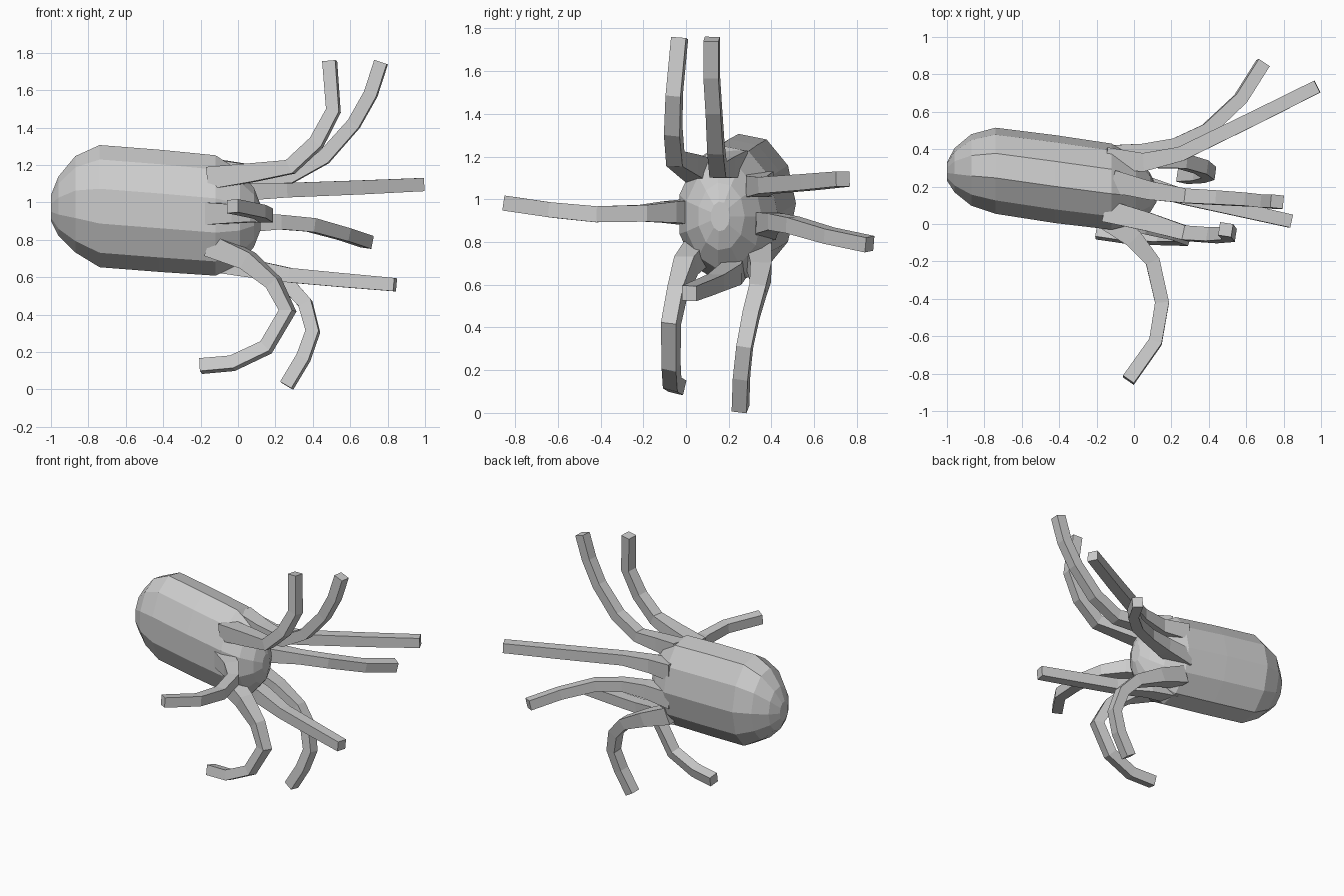
import bpy, bmesh, math
from mathutils import Vector


def loft(name, rings):
    """Skin a list of equal-sized point rings into a closed flat-shaded object."""
    bm = bmesh.new()
    loops = [[bm.verts.new(p) for p in ring] for ring in rings]
    n = len(loops[0])
    for a, b in zip(loops, loops[1:]):
        for i in range(n):
            j = (i + 1) % n
            bm.faces.new((a[i], a[j], b[j], b[i]))
    bm.faces.new(loops[0])
    bm.faces.new(loops[-1])
    bmesh.ops.recalc_face_normals(bm, faces=bm.faces)
    mesh = bpy.data.meshes.new(name)
    bm.to_mesh(mesh)
    bm.free()
    obj = bpy.data.objects.new(name, mesh)
    bpy.context.collection.objects.link(obj)
    return obj


def tentacle(name, path, radii):
    """Sweep a four-sided section along a path, carrying its frame smoothly."""
    pts = [Vector(p) for p in path]
    side = Vector((0, 0, 1)).cross(pts[1] - pts[0]).normalized()
    rings = []
    for i, p in enumerate(pts):
        before = (p - pts[i - 1]).normalized() if i else Vector()
        after = (pts[i + 1] - p).normalized() if i < len(pts) - 1 else Vector()
        t = (before + after).normalized()
        side = (side - t * side.dot(t)).normalized()
        up = t.cross(side)
        r = radii[min(i, len(radii) - 1)]
        ring = []
        for k in range(4):
            a = math.radians(45 + 90 * k)
            ring.append(p + (side * math.cos(a) + up * math.sin(a)) * r)
        rings.append(ring)
    return loft(name, rings)


# Capsule body: x, centre y, centre z, half width, half height
sections = [
    (-1.00, 0.28, 0.97, 0.05, 0.07),
    (-0.96, 0.285, 0.98, 0.12, 0.16),
    (-0.87, 0.285, 0.99, 0.195, 0.26),
    (-0.74, 0.28, 0.98, 0.235, 0.33),
    (-0.42, 0.235, 0.955, 0.24, 0.33),
    (-0.12, 0.195, 0.93, 0.235, 0.325),
    (0.01, 0.175, 0.92, 0.18, 0.25),
    (0.085, 0.165, 0.92, 0.11, 0.16),
    (0.12, 0.16, 0.92, 0.045, 0.07),
]
SIDES = 11
body = []
for x, y, z, w, h in sections:
    body.append([(x, y + w * math.cos(math.tau * k / SIDES),
                  z + h * math.sin(math.tau * k / SIDES)) for k in range(SIDES)])
loft("body", body)

# Eight tentacles, thick at the root
radii = [0.085, 0.07, 0.055, 0.053, 0.05]
paths = {
    "upper_front_tentacle": [(-0.15, 0.07, 1.13), (0.08, 0.01, 1.16), (0.28, -0.05, 1.19),
                             (0.42, -0.06, 1.32), (0.51, -0.055, 1.49), (0.49, -0.03, 1.755)],
    "upper_back_tentacle": [(-0.12, 0.23, 1.17), (0.08, 0.18, 1.15), (0.28, 0.15, 1.14),
                            (0.46, 0.14, 1.24), (0.62, 0.13, 1.42), (0.71, 0.12, 1.58),
                            (0.765, 0.12, 1.75)],
    "rear_high_tentacle": [(-0.15, 0.35, 1.07), (0.05, 0.33, 1.06), (0.25, 0.375, 1.065),
                           (0.65, 0.57, 1.08), (0.98, 0.735, 1.095)],
    "rear_low_tentacle": [(-0.15, 0.36, 0.87), (0.05, 0.38, 0.89), (0.22, 0.42, 0.895),
                          (0.39, 0.50, 0.88), (0.57, 0.67, 0.83), (0.69, 0.86, 0.79)],
    "lower_long_tentacle": [(-0.15, 0.22, 0.69), (0.05, 0.21, 0.65), (0.28, 0.14, 0.61),
                            (0.55, 0.08, 0.585), (0.84, 0.015, 0.56)],
    "lower_back_tentacle": [(-0.12, 0.34, 0.74), (0.08, 0.35, 0.66), (0.26, 0.335, 0.57),
                            (0.36, 0.305, 0.46), (0.40, 0.275, 0.31), (0.35, 0.26, 0.17),
                            (0.26, 0.255, 0.02)],
    "lower_front_tentacle": [(-0.14, 0.07, 0.77), (0.05, 0.0, 0.69), (0.19, -0.04, 0.57),
                             (0.265, -0.07, 0.42), (0.15, -0.07, 0.225), (-0.03, -0.065, 0.14),
                             (-0.2, -0.04, 0.125)],
    "side_tentacle": [(-0.15, 0.03, 0.94), (0.0, -0.08, 0.94), (0.1, -0.2, 0.935),
                      (0.15, -0.42, 0.93), (0.115, -0.63, 0.95), (-0.03, -0.835, 0.98)],
}
for name, path in paths.items():
    tentacle(name, path, radii)
